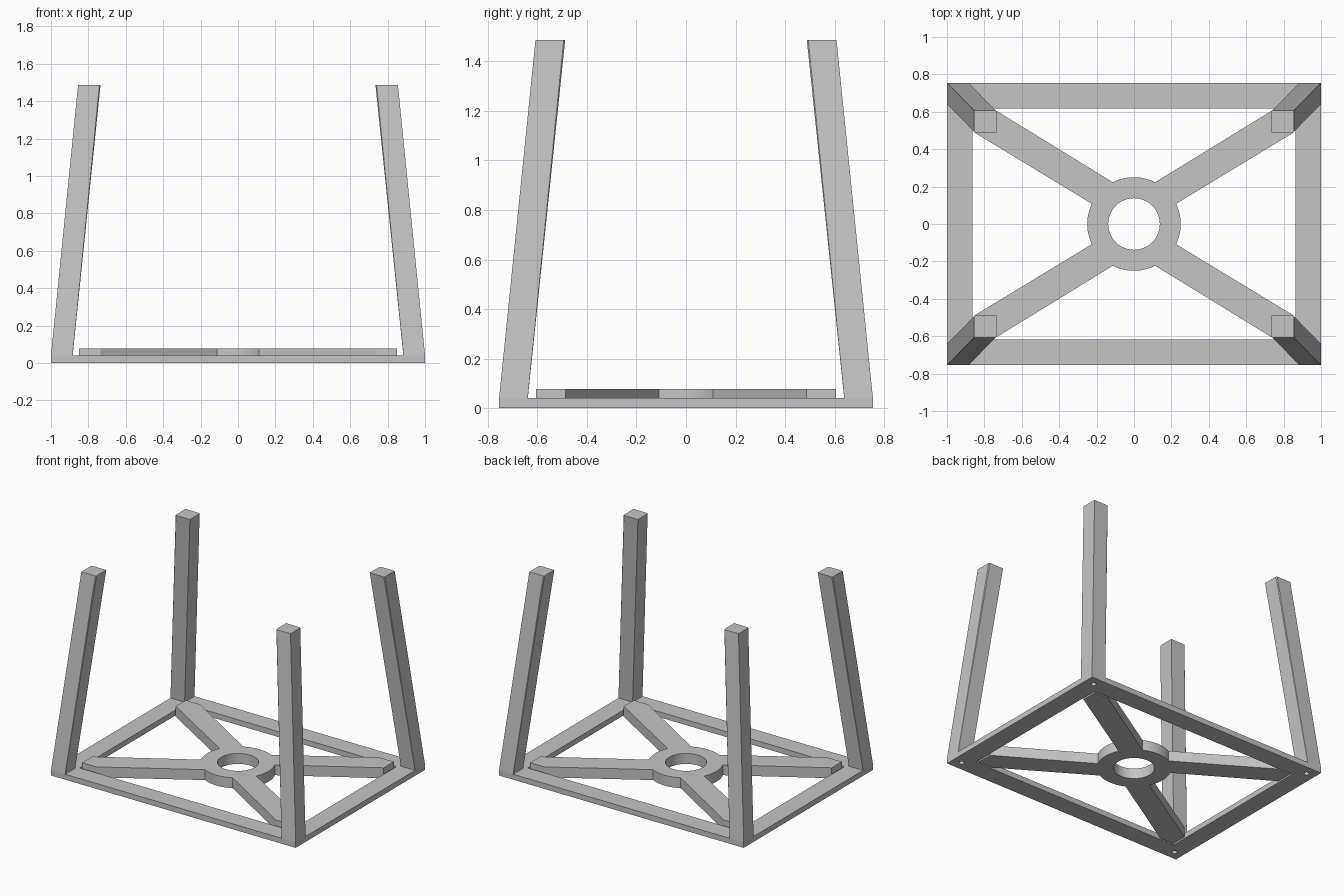
import bpy, bmesh, math

if "Cube" in bpy.data.objects:
    bpy.data.objects.remove(bpy.data.objects["Cube"])

grey = bpy.data.materials.new("grey metal")
grey.diffuse_color = (0.56, 0.56, 0.56, 1)
grey.use_nodes = True
grey.node_tree.nodes["Principled BSDF"].inputs["Base Color"].default_value = grey.diffuse_color


def finish(bm, name):
    bmesh.ops.recalc_face_normals(bm, faces=bm.faces[:])
    me = bpy.data.meshes.new(name)
    bm.to_mesh(me)
    bm.free()
    me.materials.append(grey)
    ob = bpy.data.objects.new(name, me)
    bpy.context.collection.objects.link(ob)
    return ob


def plate(name, loops, z0, z1):
    """Flat plate from an outline and its holes."""
    bm = bmesh.new()
    edges = []
    for pts in loops:
        vs = [bm.verts.new((x, y, z0)) for x, y in pts]
        edges += [bm.edges.new((vs[i - 1], vs[i])) for i in range(len(vs))]
    bmesh.ops.triangle_fill(bm, edges=edges, use_beauty=True, normal=(0, 0, 1))
    ext = bmesh.ops.extrude_face_region(bm, geom=bm.faces[:], use_keep_orig=True)
    top = [g for g in ext["geom"] if isinstance(g, bmesh.types.BMVert)]
    bmesh.ops.translate(bm, verts=top, vec=(0, 0, z1 - z0))
    return finish(bm, name)


def rect(x, y):
    return [(-x, -y), (x, -y), (x, y), (-x, y)]


def arc(r, a0, a1, n, cx=0, cy=0):
    return [(cx + r * math.cos(a0 + (a1 - a0) * i / n),
             cy + r * math.sin(a0 + (a1 - a0) * i / n)) for i in range(n + 1)]


def circle(r, n, cx=0, cy=0):
    return arc(r, 0, 2 * math.pi, n, cx, cy)[:-1]


def leg_section(x0, x1, y0, y1, c):
    """Square section with its two side corners chamfered by c."""
    return [(x1, y1), (x0 + c, y1), (x0, y1 - c), (x0, y0), (x1 - c, y0), (x1, y0 + c)]


# Base frame with a screw hole at each corner
corners = [(1, 1), (-1, 1), (-1, -1), (1, -1)]
holes = [circle(0.018, 16, 0.93 * sx, 0.687 * sy) for sx, sy in corners]
plate("base_frame", [rect(1.0, 0.755), rect(0.863, 0.617)] + holes, 0, 0.04)

# Cross brace: four pointed arms running into a central ring, flush with the base
R = 0.25
lo, hi = math.atan2(0.108, 0.225), math.atan2(0.223, 0.113)
arm = [(0.85, 0.487), (0.85, 0.605), (0.735, 0.605)]
outline = []
for i, (sx, sy) in enumerate(corners):
    pts = [(R * math.cos(lo), R * math.sin(lo))] + arm + [(R * math.cos(hi), R * math.sin(hi))]
    pts = [(x * sx, y * sy) for x, y in pts]
    outline += pts if sx * sy > 0 else pts[::-1]
    # ring arc to the next arm
    if i % 2 == 0:
        gap = arc(R, hi, math.pi - hi, 12)
    else:
        gap = arc(R, math.pi - lo, math.pi + lo, 12)
    turn = -1 if i >= 2 else 1
    outline += [(x * turn, y * turn) for x, y in gap[1:-1]]
brace = plate("cross_brace", [outline, circle(0.138, 48)], 0, 0.077)

# Inward leaning legs, screw holes continuing up into their feet
foot = leg_section(0.884, 1.0, 0.639, 0.755, 0.0005)
head = leg_section(0.735, 0.855, 0.488, 0.608, 0.006)
names = ["back_right_leg", "back_left_leg", "front_left_leg", "front_right_leg"]
for name, (sx, sy), hole in zip(names, corners, holes):
    bm = bmesh.new()
    low = [bm.verts.new((x * sx, y * sy, 0.04)) for x, y in foot]
    top = [bm.verts.new((x * sx, y * sy, 1.487)) for x, y in head]
    for i in range(6):
        bm.faces.new((low[i - 1], low[i], top[i], top[i - 1]))
    bm.faces.new(top)
    # foot face around the blind screw hole
    rim = [bm.verts.new((x, y, 0.04)) for x, y in hole]
    end = [bm.verts.new((x, y, 0.12)) for x, y in hole]
    edges = [bm.edges.get((low[i - 1], low[i])) for i in range(6)]
    edges += [bm.edges.new((rim[i - 1], rim[i])) for i in range(16)]
    bmesh.ops.triangle_fill(bm, edges=edges, use_beauty=True, normal=(0, 0, -1))
    for i in range(16):
        bm.faces.new((rim[i - 1], rim[i], end[i], end[i - 1]))
    bm.faces.new(end)
    finish(bm, name)

# Smooth the ring, keep the plate edges sharp
bpy.context.view_layer.objects.active = brace
brace.select_set(True)
bpy.ops.object.shade_smooth_by_angle(angle=math.radians(30))
